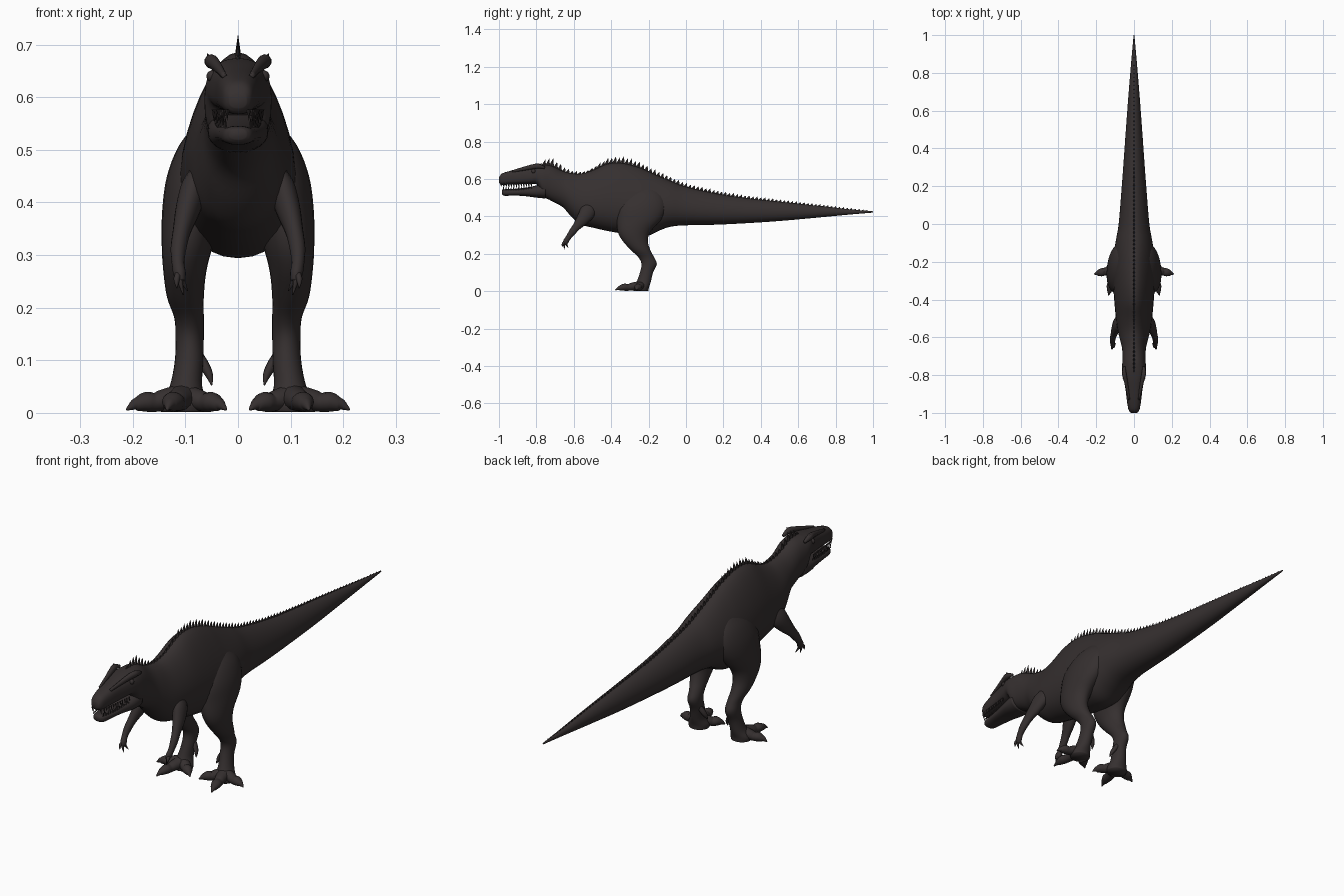
import bpy, bmesh, math
from mathutils import Vector

hide = bpy.data.materials.new("dark_brown_hide")
hide.diffuse_color = (0.036, 0.029, 0.029, 1)


def finish(name, bm, smooth=True, mirror=False):
    bmesh.ops.recalc_face_normals(bm, faces=bm.faces)
    me = bpy.data.meshes.new(name)
    bm.to_mesh(me)
    bm.free()
    me.materials.append(hide)
    for p in me.polygons:
        p.use_smooth = smooth
    ob = bpy.data.objects.new(name, me)
    bpy.context.collection.objects.link(ob)
    if mirror:
        ob.modifiers.new("mirror", 'MIRROR').use_mirror_merge = False
    return ob


def refine(st, sub):
    """Catmull-Rom interpolation of station tuples."""
    out = []
    for i in range(len(st) - 1):
        p = [st[max(i - 1, 0)], st[i], st[i + 1], st[min(i + 2, len(st) - 1)]]
        for s in range(sub):
            t = s / sub
            out.append([0.5 * (2 * b + (c - a) * t + (2 * a - 5 * b + 4 * c - d) * t * t
                               + (3 * b - a - 3 * c + d) * t ** 3) for a, b, c, d in zip(*p)])
    out.append(list(st[-1]))
    return out


def skin(bm, rings):
    vs = [[bm.verts.new(c) for c in r] for r in rings]
    n = len(vs[0])
    for a, b in zip(vs, vs[1:]):
        for i in range(n):
            bm.faces.new((a[i], a[(i + 1) % n], b[(i + 1) % n], b[i]))
    bm.faces.new(vs[0])
    bm.faces.new(vs[-1])


def spow(v, e):
    return math.copysign(abs(v) ** e, v)


def body_loft(bm, st, n=32, sub=4):
    """Stations: y, top, bottom, half width, egg factor, squareness."""
    rings = []
    for y, top, bot, w, k, e in refine(st, sub):
        ring = []
        for i in range(n):
            a = 2 * math.pi * i / n
            c, s = spow(math.cos(a), e), spow(math.sin(a), e)
            ring.append((w * c * (1 - k * s), y, (top + bot) / 2 + (top - bot) / 2 * s))
        rings.append(ring)
    skin(bm, rings)


def tube(bm, st, n=16, sub=4, flat=False):
    """Stations: x, y, z, radius u, radius v; flat keeps the rings horizontal."""
    pts = refine(st, sub)
    total = (Vector(st[-1][:3]) - Vector(st[0][:3])).normalized()
    ref = Vector((1, 0, 0)) if abs(total.z) > 0.6 else Vector((0, 0, 1))
    rings = []
    for i, p in enumerate(pts):
        t = Vector(pts[min(i + 1, len(pts) - 1)][:3]) - Vector(pts[max(i - 1, 0)][:3])
        t = Vector((0, 0, -1)) if flat else t.normalized()
        u = (ref - t * ref.dot(t)).normalized()
        v = t.cross(u)
        rings.append([Vector(p[:3]) + u * p[3] * math.cos(2 * math.pi * j / n)
                      + v * p[4] * math.sin(2 * math.pi * j / n) for j in range(n)])
    skin(bm, rings)


def spike(bm, base, tip, rx, ry):
    """Four-sided blade on a horizontal diamond base."""
    x, y, z = base
    b = [bm.verts.new(c) for c in ((x + rx, y, z), (x, y + ry, z), (x - rx, y, z), (x, y - ry, z))]
    t = bm.verts.new(tip)
    for i in range(4):
        bm.faces.new((b[i], b[(i + 1) % 4], t))
    bm.faces.new(b)


def lerp(table, y):
    for (a, va), (b, vb) in zip(table, table[1:]):
        if y <= b:
            return va + (vb - va) * (y - a) / (b - a)
    return table[-1][1]


# Skull, neck, torso and tail in one loft
body = [(-1.0, .606, .58, .016, 0, .8), (-.985, .628, .568, .028, 0, .8), (-.94, .643, .57, .037, .05, .75),
        (-.88, .656, .572, .044, .08, .75), (-.83, .666, .573, .053, .08, .75), (-.795, .671, .568, .06, .05, .8),
        (-.765, .674, .51, .064, .0, .85), (-.72, .67, .483, .061, .0, .9), (-.66, .642, .45, .063, .08, 1),
        (-.61, .63, .395, .074, .15, 1), (-.56, .628, .356, .085, .22, 1), (-.5, .645, .34, .093, .25, 1),
        (-.42, .68, .322, .1, .28, 1), (-.34, .684, .308, .105, .3, 1), (-.26, .664, .296, .108, .3, 1),
        (-.2, .64, .297, .108, .3, 1), (-.14, .613, .325, .102, .25, 1), (-.08, .588, .345, .093, .2, 1),
        (0, .558, .352, .08, .18, 1), (.15, .524, .355, .068, .15, 1), (.3, .5, .362, .057, .12, 1),
        (.5, .478, .375, .043, .1, 1), (.7, .457, .393, .028, .05, 1), (.88, .437, .41, .013, 0, 1),
        (1.0, .427, .42, .002, 0, 1)]
bm = bmesh.new()
body_loft(bm, body)
finish("body", bm)

# Lower jaw
bm = bmesh.new()
body_loft(bm, [(-.985, .54, .52, .016, 0, .8), (-.97, .545, .51, .028, 0, .8), (-.92, .546, .511, .037, 0, .8),
               (-.86, .553, .508, .045, 0, .8), (-.8, .565, .5, .056, 0, .85), (-.75, .58, .495, .058, 0, .9)], 24)
finish("lower_jaw", bm)

# Teeth along both jaws
bm = bmesh.new()
gum = [(-1.0, .014), (-.98, .027), (-.94, .034), (-.88, .04), (-.82, .047)]
for i in range(13):
    y = -.99 + i * .0135
    x, h = lerp(gum, y), .017 + .005 * (i % 2)
    spike(bm, (x, y, .577), (x, y + .004, .572 - h), .004, .006)
    if y > -.98:
        spike(bm, (x - .004, y, .542), (x - .004, y + .002, .548 + h * .7), .003, .005)
finish("teeth", bm, False, True)

# Brow horns, brow ridges and eyes
bm = bmesh.new()
tube(bm, [(.026, -.93, .64, .006, .005), (.036, -.87, .654, .010, .008), (.046, -.82, .665, .013, .011),
          (.052, -.79, .668, .013, .012), (.052, -.755, .66, .006, .006)], 10)
spike(bm, (.051, -.8, .668), (.059, -.785, .684), .009, .02)
finish("brow", bm, True, True)
bm = bmesh.new()
bmesh.ops.create_uvsphere(bm, u_segments=12, v_segments=8, radius=.011)
bmesh.ops.translate(bm, verts=bm.verts, vec=(.049, -.815, .64))
finish("eye", bm, True, True)

# Row of spines from the head to the tail tip
ridge = [(s[0], s[1]) for s in body]
height = [(-.79, .012), (-.74, .046), (-.68, .03), (-.63, .014), (-.54, .012), (-.48, .028), (-.4, .04),
          (-.32, .036), (-.2, .022), (0, .018), (.4, .014), (.97, .005)]
bm = bmesh.new()
y, i = -.785, 0
while y < .97:
    z, h = lerp(ridge, y), lerp(height, y) * (1 if i % 2 else .85)
    spike(bm, (0, y, z - .012), (0, y + .012, z + h), .007 if y < .3 else .004, .017)
    y += .021
    i += 1
finish("back_spines", bm, False)

# Hind leg with thigh, shin and ankle
bm = bmesh.new()
tube(bm, [(.05, -.21, .56, .02, .04), (.064, -.22, .51, .047, .1), (.075, -.235, .45, .06, .13),
          (.086, -.25, .385, .058, .12), (.096, -.277, .32, .049, .088), (.101, -.272, .27, .041, .068),
          (.1, -.243, .22, .035, .052), (.093, -.212, .18, .028, .042), (.092, -.197, .145, .027, .041),
          (.093, -.211, .1, .027, .035), (.099, -.226, .05, .031, .038), (.103, -.24, .02, .045, .042),
          (.103, -.24, .002, .043, .04)], 24, 4, True)
finish("hind_leg", bm, True, True)

# Three splayed toes with claws, and a raised dew claw
bm = bmesh.new()
for tx, ty in ((.022, -.305), (.135, -.378), (.212, -.265)):
    def at(f, z, v, u):
        return (.103 + (tx - .103) * f, -.24 + (ty + .24) * f, z, v, u)
    tube(bm, [at(0, .03, .026, .03), at(.35, .024, .021, .023), at(.5, .02, .018, .02), at(.65, .021, .019, .021),
              at(.8, .017, .014, .015), at(.87, .015, .010, .010), at(1, .006, .002, .002)], 12)
tube(bm, [(.08, -.2, .115, .01, .012), (.064, -.207, .09, .01, .012), (.054, -.215, .07, .007, .009),
          (.05, -.222, .052, .001, .001)], 10)
finish("toes", bm, True, True)

# Small arm with clawed fingers
bm = bmesh.new()
tube(bm, [(.068, -.51, .46, .02, .03), (.083, -.525, .425, .026, .042), (.096, -.552, .385, .023, .034),
          (.107, -.585, .345, .017, .022), (.113, -.61, .313, .015, .018), (.114, -.63, .285, .012, .014),
          (.111, -.642, .265, .012, .015), (.108, -.647, .25, .008, .010)])
for x, y, z in ((.116, -.662, .237), (.104, -.65, .224), (.096, -.63, .232)):
    tube(bm, [(.111, -.64, .27, .007, .008), ((.111 + x) / 2 + .003, (y - .64) / 2 - .006, .254, .006, .007),
              (x, y, z, .001, .001)], 8)
finish("arm", bm, True, True)
